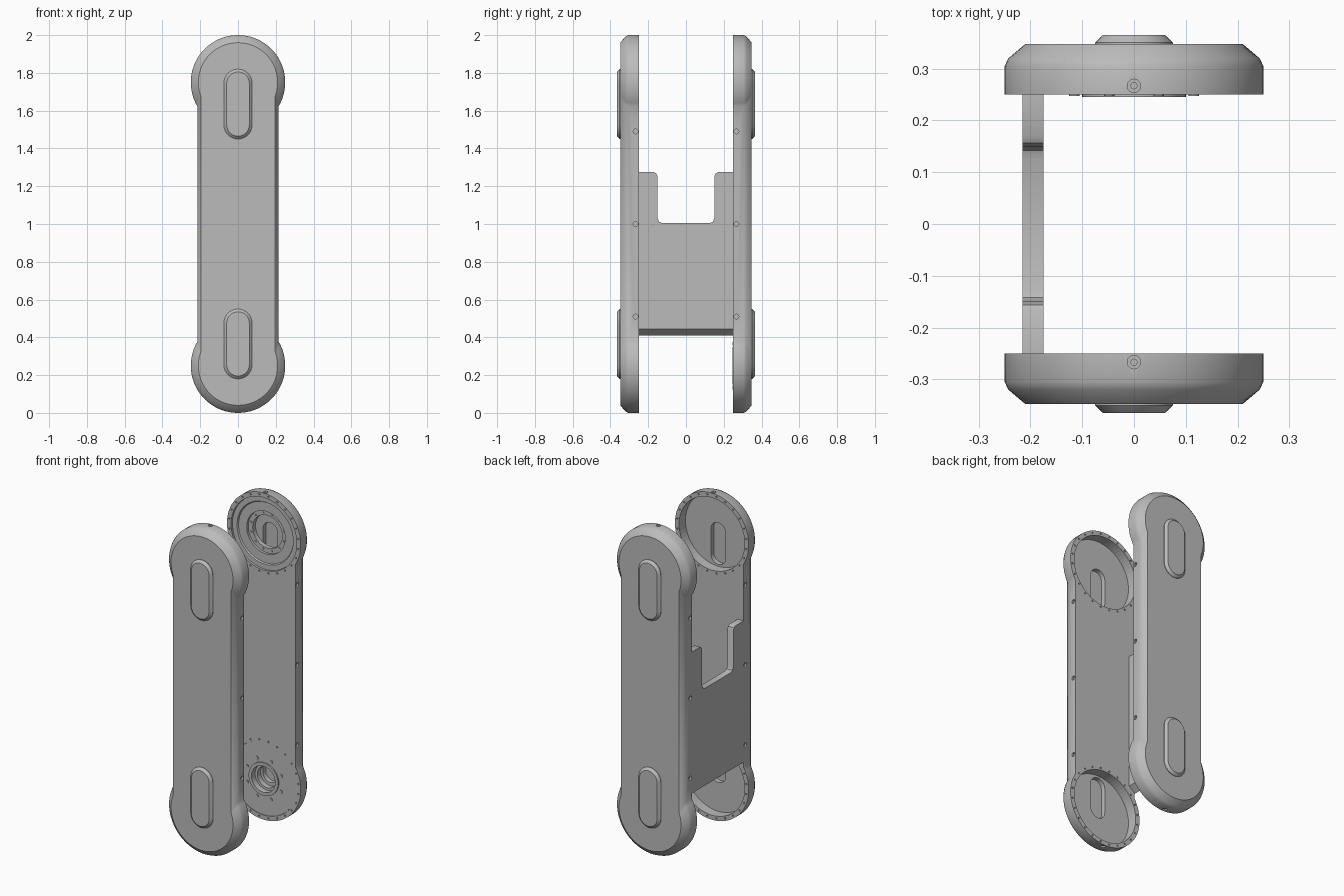
import bpy, bmesh
from math import sin, cos, acos, pi, radians
from mathutils import Vector

if "Cube" in bpy.data.objects:
    bpy.data.objects.remove(bpy.data.objects["Cube"], do_unlink=True)

grey = bpy.data.materials.new("satin_grey")
grey.use_nodes = True
GREY = (0.5, 0.5, 0.5, 1)
grey.diffuse_color = GREY
grey.node_tree.nodes["Principled BSDF"].inputs["Base Color"].default_value = GREY

LOW, HIGH = 0.25, 1.75   # joint centre heights


def add_loft(bm, rings, closed=False):
    """Skin equal-length point rings; cap the ends unless closed."""
    vs = [[bm.verts.new(p) for p in ring] for ring in rings]
    n = len(vs[0])
    pairs = list(zip(vs, vs[1:])) + ([(vs[-1], vs[0])] if closed else [])
    for a, b in pairs:
        for i in range(n):
            j = (i + 1) % n
            bm.faces.new((a[i], a[j], b[j], b[i]))
    if not closed:
        bm.faces.new(vs[0])
        bm.faces.new(vs[-1][::-1])


def finish(name, bm):
    bmesh.ops.recalc_face_normals(bm, faces=bm.faces[:])
    me = bpy.data.meshes.new(name)
    bm.to_mesh(me)
    bm.free()
    me.materials.append(grey)
    ob = bpy.data.objects.new(name, me)
    bpy.context.collection.objects.link(ob)
    return ob


def loft(name, rings, closed=False):
    bm = bmesh.new()
    add_loft(bm, rings, closed)
    return finish(name, bm)


def smooth(ob):
    bpy.ops.object.select_all(action='DESELECT')
    ob.select_set(True)
    bpy.context.view_layer.objects.active = ob
    bpy.ops.object.shade_smooth_by_angle(angle=radians(30))


def cut(ob, cutter):
    cutter.hide_render = True
    cutter.hide_viewport = True
    cutter.display_type = 'WIRE'
    m = ob.modifiers.new(cutter.name, 'BOOLEAN')
    m.operation, m.solver, m.object = 'DIFFERENCE', 'EXACT', cutter


def circle(r, y, z, n=64):
    return [(r * cos(2 * pi * i / n), y, z + r * sin(2 * pi * i / n)) for i in range(n)]


def capsule(r, y, z0, z1, n=16):
    top = [(r * cos(pi * i / n), y, z1 - r + r * sin(pi * i / n)) for i in range(n + 1)]
    return top + [(-x, y, z0 + z1 - z) for x, _, z in top]


def link_outline(r, w, y, n=48):
    """Two round lobes joined by a narrower straight bar."""
    a = acos(w / r)
    angles = [-a + (pi + 2 * a) * i / n for i in range(n + 1)]
    top = [(r * cos(t), y, HIGH + r * sin(t)) for t in angles]
    return top + [(-x, y, LOW + HIGH - z) for x, _, z in top]


def add_rod(bm, start, end, r, n=12):
    a, b = Vector(start), Vector(end)
    q = (b - a).to_track_quat('Z', 'Y')
    off = [q @ Vector((r * cos(2 * pi * i / n), r * sin(2 * pi * i / n), 0)) for i in range(n)]
    add_loft(bm, [[a + o for o in off], [b + o for o in off]])


def ring_of_rods(bm, count, radius, r, y0, y1, zc):
    for i in range(count):
        t = 2 * pi * (i + 0.5) / count
        x, z = radius * cos(t), zc + radius * sin(t)
        add_rod(bm, (x, y0, z), (x, y1, z), r)


# Side plates, mirrored front and back
for side, s in (("front", -1), ("back", 1)):
    shell = [(0.25, 0.215, 0.25), (0.25, 0.215, 0.305), (0.243, 0.210, 0.32), (0.21, 0.195, 0.348)]
    plate = loft(side + "_side_plate", [link_outline(r, w, s * d) for r, w, d in shell])

    # Bearing pockets and slots in the inner face
    for end, zc, z0, z1 in (("lower", LOW, 0.18, 0.55), ("upper", HIGH, 1.45, 1.82)):
        tag = side + "_" + end
        cut(plate, loft(tag + "_pocket_cutter", [circle(0.222, s * d, zc) for d in (0.2, 0.312)]))
        lo, hi = max(z0 + 0.025, zc - 0.21), min(z1 - 0.025, zc + 0.21)
        cut(plate, loft(tag + "_slot_cutter", [capsule(0.05, s * d, lo, hi) for d in (0.28, 0.342)]))
        # Raised oval boss on the outer face
        boss = [(0, 0.34), (0, 0.351), (0.004, 0.355), (0.015, 0.365)]
        smooth(loft(tag + "_oval_boss",
                    [capsule(0.075 - i, s * d, z0 + i, z1 - i) for i, d in boss]))

    # Rim holes and edge screw holes
    holes, screws = bmesh.new(), bmesh.new()
    y = s * 0.267
    for zc in (LOW, HIGH):
        ring_of_rods(holes, 24, 0.236, 0.005, s * 0.24, s * 0.257, zc)
    for x in (-1, 1):
        for z in (0.51, 1.0, 1.49):
            add_rod(holes, (x * 0.203, y, z), (x * 0.23, y, z), 0.013)
            add_rod(screws, (x * 0.2, y, z), (x * 0.209, y, z), 0.007)
    for z, k in ((0, 1), (2, -1)):
        add_rod(holes, (0, y, z + k * 0.012), (0, y, z - k * 0.02), 0.013)
        add_rod(screws, (0, y, z + k * 0.015), (0, y, z + k * 0.006), 0.007)
    cut(plate, finish(side + "_hole_cutter", holes))
    smooth(plate)
    smooth(finish(side + "_edge_screws", screws))

# Upper bearing seat and lower drive hub in the back plate
seat = [(0.221, 0.262), (0.19, 0.262), (0.185, 0.27), (0.13, 0.27), (0.13, 0.285),
        (0.1, 0.285), (0.1, 0.312), (0.221, 0.312)]
hub = [(0.221, 0.253), (0.1, 0.253), (0.1, 0.245), (0.08, 0.245), (0.08, 0.28),
       (0.065, 0.28), (0.065, 0.312), (0.221, 0.312)]
smooth(loft("bearing_seat", [circle(r, d, HIGH) for r, d in seat], True))
smooth(loft("drive_hub", [circle(r, d, LOW) for r, d in hub], True))
bolts = bmesh.new()
ring_of_rods(bolts, 8, 0.125, 0.01, 0.247, 0.26, LOW)
ring_of_rods(bolts, 12, 0.115, 0.006, 0.28, 0.29, HIGH)
smooth(finish("joint_bolts", bolts))

# Cross plate with a notched top and a bevelled bottom edge
half = [(0.25, 1.275), (0.17, 1.275), (0.157, 1.268), (0.15, 1.25),
        (0.15, 1.03), (0.142, 1.012), (0.125, 1.005)]
top = half + [(-y, z) for y, z in reversed(half)]
outer = [(-0.215, y, z) for y, z in top + [(-0.25, 0.41), (0.25, 0.41)]]
inner = [(-0.175, y, z) for y, z in top + [(-0.25, 0.445), (0.25, 0.445)]]
smooth(loft("cross_plate", [outer, inner]))
